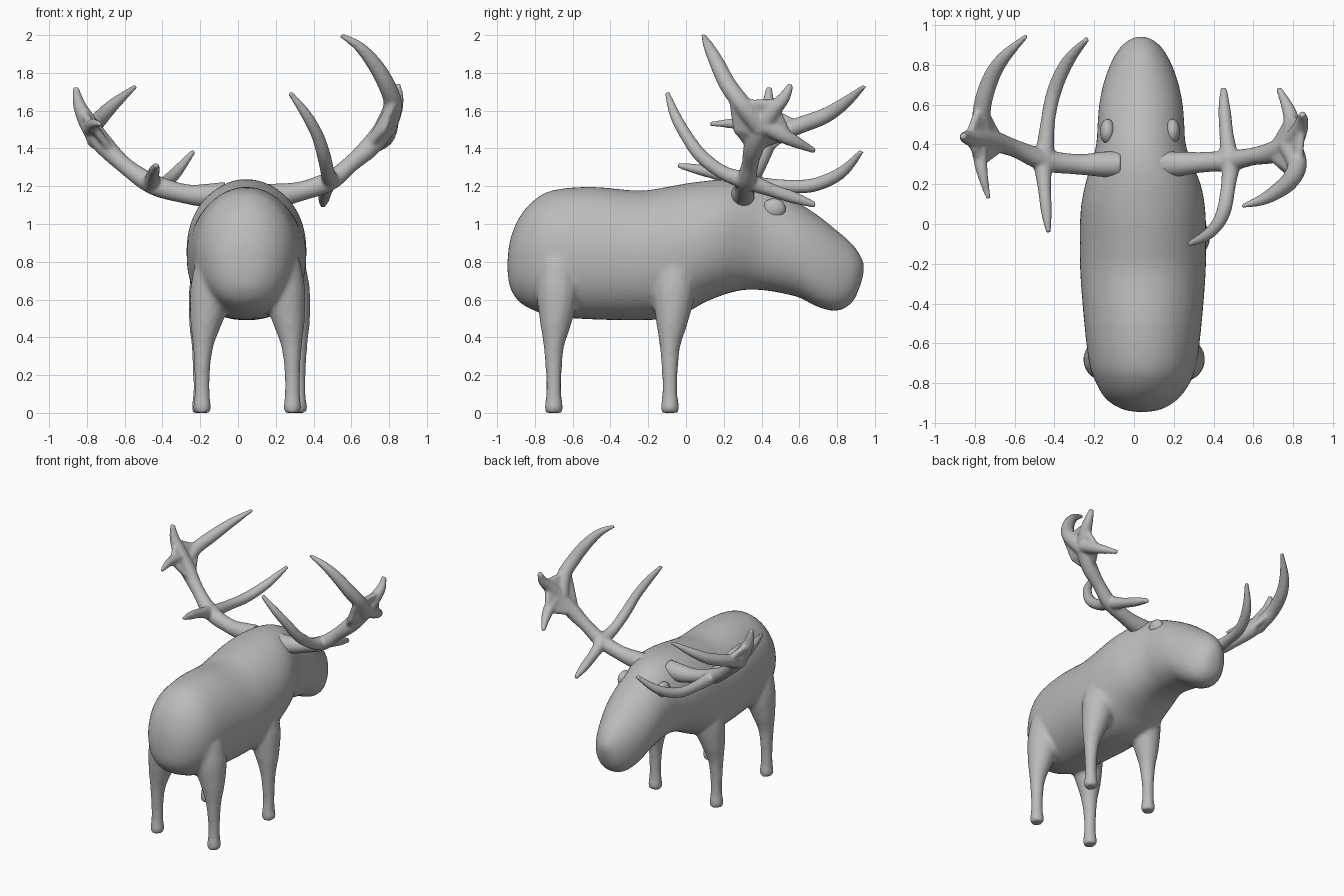
import bpy, bmesh, math
from mathutils import Vector

hide = bpy.data.materials.new("grey_hide")
hide.diffuse_color = (0.5, 0.5, 0.5, 1)


def smooth_path(rows, steps=5):
    """Catmull-Rom interpolation of equal-length rows of numbers."""
    out, n = [], len(rows)
    for i in range(n - 1):
        a, b, c, d = (rows[max(0, min(n - 1, i + k))] for k in (-1, 0, 1, 2))
        for s in range(steps):
            t = s / steps
            out.append([0.5 * (2 * q + (r - p) * t + (2 * p - 5 * q + 4 * r - u) * t * t
                               + (3 * q - p - 3 * r + u) * t ** 3)
                        for p, q, r, u in zip(a, b, c, d)])
    return out + [list(rows[-1])]


def skin(bm, rings):
    """Bridge successive rings of points and cap both ends."""
    rings = [[bm.verts.new(p) for p in ring] for ring in rings]
    n = len(rings[0])
    for r, s in zip(rings, rings[1:]):
        for i in range(n):
            bm.faces.new((r[i], r[(i + 1) % n], s[(i + 1) % n], s[i]))
    bm.faces.new(rings[0][::-1])
    bm.faces.new(rings[-1])


def tube(bm, rows, sides=14):
    """Tapered tube through (x, y, z, radius) rows."""
    path = smooth_path(rows)
    pts = [Vector(p[:3]) for p in path]
    rings, u = [], None
    for i, p in enumerate(pts):
        t = (pts[min(i + 1, len(pts) - 1)] - pts[max(i - 1, 0)]).normalized()
        u = t.orthogonal() if u is None else u - t * u.dot(t)
        u.normalize()
        v, r = t.cross(u), max(path[i][3], 0.008)
        rings.append([p + r * (u * math.cos(a) + v * math.sin(a))
                      for a in (2 * math.pi * k / sides for k in range(sides))])
    skin(bm, rings)


def palm(bm, corners, r=0.022):
    """Webbed plate: the hull of small balls at the corners."""
    hull = bmesh.new()
    for c in corners:
        for lat in (-60, -20, 20, 60):
            for k in range(8):
                la, lo = math.radians(lat), math.pi * k / 4
                d = Vector((math.cos(la) * math.cos(lo), math.cos(la) * math.sin(lo), math.sin(la)))
                hull.verts.new(Vector(c) + d * r)
    bmesh.ops.convex_hull(hull, input=hull.verts[:])
    copies = {}
    for f in hull.faces:
        for v in f.verts:
            if v not in copies:
                copies[v] = bm.verts.new(v.co)
        bm.faces.new([copies[v] for v in f.verts])
    hull.free()


def finish(bm, name, voxel=0, rounds=0):
    bmesh.ops.recalc_face_normals(bm, faces=bm.faces[:])
    for f in bm.faces:
        f.smooth = True
    me = bpy.data.meshes.new(name)
    bm.to_mesh(me)
    bm.free()
    me.materials.append(hide)
    ob = bpy.data.objects.new(name, me)
    bpy.context.collection.objects.link(ob)
    if voxel:
        m = ob.modifiers.new("fuse", 'REMESH')
        m.mode, m.voxel_size, m.use_smooth_shade = 'VOXEL', voxel, True
        s = ob.modifiers.new("soften", 'SMOOTH')
        s.factor, s.iterations = 0.5, rounds
    return ob


# Body and head: y, centre x, half width, bottom, top
body = [(-.945, .04, .02, .75, .81), (-.93, .04, .10, .66, .92), (-.88, .04, .18, .585, 1.04),
        (-.8, .045, .235, .54, 1.13), (-.7, .045, .27, .51, 1.18), (-.5, .045, .295, .495, 1.197),
        (-.25, .045, .315, .49, 1.177), (-.1, .045, .317, .50, 1.197), (0, .045, .317, .53, 1.215),
        (.1, .045, .31, .585, 1.228), (.2, .045, .29, .625, 1.237), (.3, .04, .255, .65, 1.235),
        (.4, .035, .225, .65, 1.215), (.5, .035, .218, .635, 1.165), (.6, .035, .21, .61, 1.11),
        (.7, .035, .19, .56, 1.045), (.8, .035, .155, .54, .965), (.88, .035, .11, .585, .895),
        (.925, .035, .06, .68, .83), (.942, .035, .015, .75, .79)]
bm = bmesh.new()
rings = []
for y, cx, w, lo, hi in smooth_path(body, 4):
    ring = []
    for k in range(40):
        a = 2 * math.pi * k / 40
        c, s = math.cos(a), math.sin(a)
        e = 0.88 if s < 0 else 1.0          # fuller belly
        ring.append((cx + w * math.copysign(abs(c) ** e, c), y,
                     (lo + hi) / 2 + (hi - lo) / 2 * math.copysign(abs(s) ** e, s)))
    rings.append(ring)
skin(bm, rings)

# Legs, flaring into the body: foot x, y, inward shift at the top
for x, y, shift in ((-.19, -.70, .05), (.288, -.70, -.045), (-.197, -.085, .05), (.318, -.085, -.05)):
    tube(bm, [(x, y, 0.0, .044), (x, y, .03, .05), (x, y, .09, .042), (x, y, .2, .042),
              (x + shift * .1, y, .35, .055), (x + shift * .4, y + .01, .48, .085),
              (x + shift, y + .02, .64, .115), (x + shift * 1.5, y + .02, .8, .11)])
finish(bm, "body", 0.014, 8)

# Left antler: beam, tines and palm
bm = bmesh.new()
tube(bm, [(-.06, .30, 1.16, .065), (-.15, .30, 1.15, .065), (-.28, .30, 1.16, .052), (-.45, .32, 1.21, .055),
          (-.6, .38, 1.31, .045), (-.72, .42, 1.43, .055), (-.79, .43, 1.53, .05),
          (-.84, .435, 1.63, .034), (-.86, .44, 1.725, .016)])
tube(bm, [(-.45, .32, 1.21, .05), (-.435, .5, 1.2, .037), (-.40, .67, 1.205, .037),
          (-.33, .82, 1.27, .032), (-.235, .93, 1.385, .014)])
tube(bm, [(-.46, .32, 1.21, .05), (-.45, .18, 1.26, .034), (-.44, .06, 1.29, .028), (-.43, -.045, 1.31, .012)])
tube(bm, [(-.75, .42, 1.44, .05), (-.765, .57, 1.51, .046), (-.72, .73, 1.57, .042),
          (-.65, .84, 1.64, .032), (-.54, .945, 1.73, .012)])
tube(bm, [(-.78, .42, 1.5, .045), (-.765, .27, 1.53, .03), (-.73, .125, 1.53, .012)])
palm(bm, [(-.66, .39, 1.37), (-.77, .60, 1.52), (-.83, .44, 1.60), (-.77, .31, 1.52)])
finish(bm, "left_antler", 0.01, 4)

# Right antler: beam, tines and palm
bm = bmesh.new()
tube(bm, [(.11, .30, 1.15, .065), (.2, .30, 1.15, .065), (.34, .31, 1.175, .052), (.49, .32, 1.23, .052),
          (.6, .34, 1.32, .045), (.7, .36, 1.41, .055), (.78, .40, 1.51, .055),
          (.825, .46, 1.60, .045), (.845, .52, 1.67, .032), (.845, .555, 1.74, .016)])
tube(bm, [(.48, .32, 1.23, .05), (.465, .45, 1.18, .036), (.455, .57, 1.14, .032), (.45, .685, 1.1, .016)])
tube(bm, [(.49, .32, 1.23, .05), (.475, .2, 1.27, .038), (.455, .08, 1.36, .037), (.42, 0, 1.47, .033),
          (.36, -.06, 1.58, .028), (.275, -.1, 1.695, .014)])
tube(bm, [(.78, .40, 1.51, .06), (.82, .30, 1.63, .05), (.785, .22, 1.74, .046), (.72, .165, 1.85, .04),
          (.64, .12, 1.94, .028), (.545, .09, 2.0, .012)])
tube(bm, [(.8, .42, 1.52, .05), (.785, .55, 1.45, .037), (.725, .685, 1.385, .014)])
palm(bm, [(.68, .35, 1.40), (.82, .25, 1.64), (.84, .46, 1.64), (.79, .54, 1.47), (.77, .27, 1.5)])
finish(bm, "right_antler", 0.01, 4)

# Eyes
for side, x in (("left", -.133), ("right", .193)):
    bm = bmesh.new()
    bmesh.ops.create_uvsphere(bm, u_segments=20, v_segments=12, radius=1)
    for v in bm.verts:
        v.co = Vector((x + v.co.x * .038, .465 + v.co.y * .063, 1.08 + v.co.z * .055))
    finish(bm, side + "_eye")
